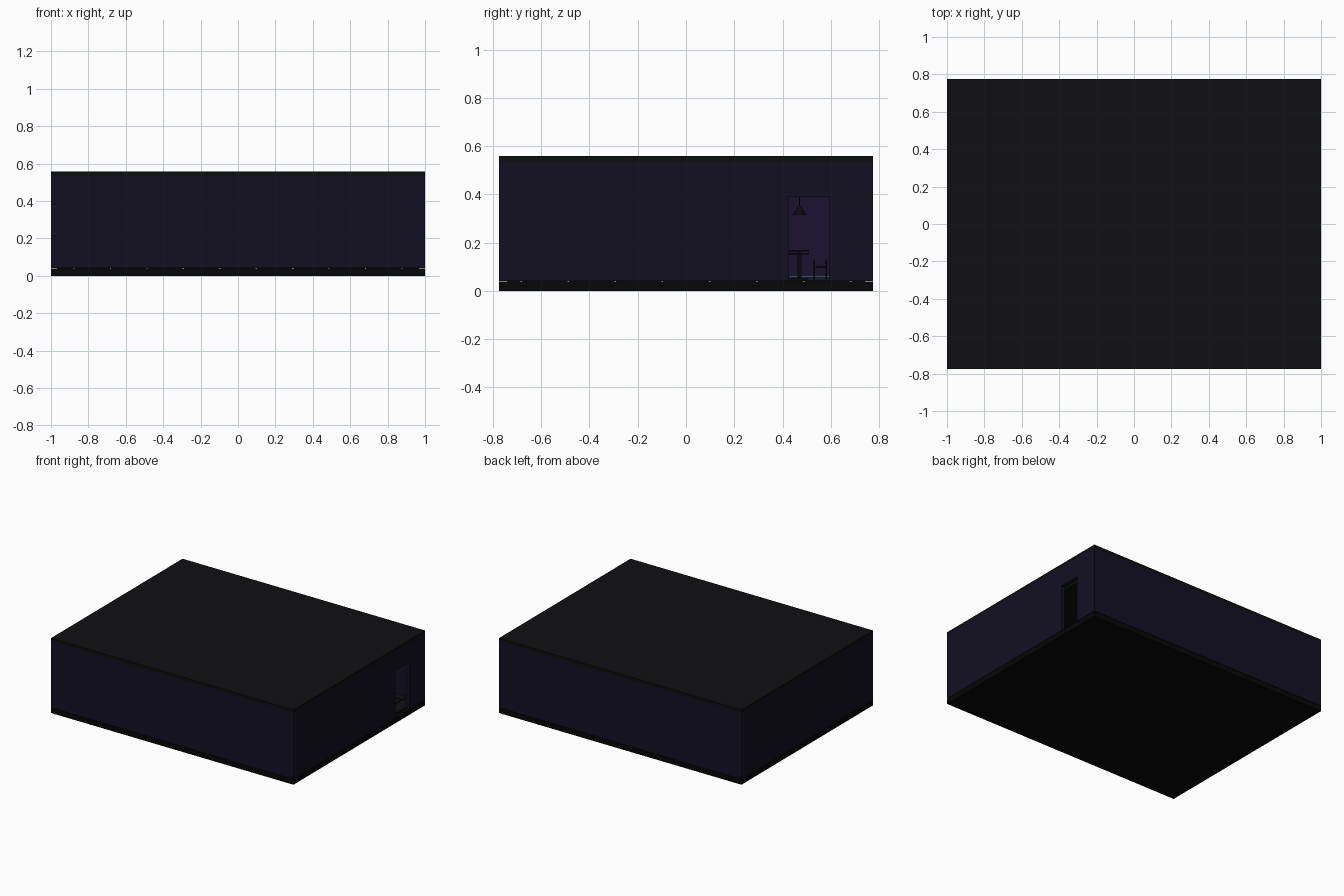
import bpy, bmesh, math
from mathutils import Matrix, Vector

if "Cube" in bpy.data.objects:
    bpy.data.objects.remove(bpy.data.objects["Cube"])


def mat(name, r, g, b):
    m = bpy.data.materials.new(name)
    m.diffuse_color = (r, g, b, 1)
    m.use_nodes = True
    m.node_tree.nodes["Principled BSDF"].inputs["Base Color"].default_value = m.diffuse_color
    return m


WALL = mat("wall_paint", .006, .005, .016)
ROOF = mat("roof_paint", .005, .0045, .0055)
BASE = mat("base_dark", .002, .002, .002)
TRIM = mat("ceiling_edge", .003, .005, .004)
TILE = mat("floor_tile", .006, .004, .006)
BLACK = mat("black_metal", .003, .003, .004)
PURPLE = mat("purple_panel", .012, .006, .03)
GREEN = mat("green_glow", .02, .12, .06)


def finish(bm, name, material):
    bmesh.ops.recalc_face_normals(bm, faces=bm.faces)
    me = bpy.data.meshes.new(name)
    bm.to_mesh(me)
    bm.free()
    ob = bpy.data.objects.new(name, me)
    bpy.context.collection.objects.link(ob)
    me.materials.append(material)
    return ob


def add_box(bm, x0, x1, y0, y1, z0, z1):
    m = Matrix.Translation(((x0 + x1) / 2, (y0 + y1) / 2, (z0 + z1) / 2))
    bmesh.ops.create_cube(bm, size=1, matrix=m @ Matrix.Diagonal((x1 - x0, y1 - y0, z1 - z0, 1)))


def boxes(name, material, *dims):
    bm = bmesh.new()
    for d in dims:
        add_box(bm, *d)
    return finish(bm, name, material)


def cone(name, material, x, y, z0, z1, r0, r1, n=12):
    bm = bmesh.new()
    bmesh.ops.create_cone(bm, cap_ends=True, segments=n, radius1=r0, radius2=r1, depth=z1 - z0,
                          matrix=Matrix.Translation((x, y, (z0 + z1) / 2)))
    return finish(bm, name, material)


X, Y, T = 1.0, .775, .03          # half sizes and wall thickness
FLOOR, WB, CEIL, TOP = .038, .041, .536, .558
D0, D1, DH = .427, .594, .388     # doorway

# Slabs
boxes("floor_slab", BASE, (-X, X, -Y, Y, 0, FLOOR))
boxes("ceiling_edge", TRIM, (-X, X, -Y, Y, CEIL, TOP - .003))
boxes("roof", ROOF, (-X, X, -Y, Y, TOP - .003, TOP))

# Plain walls
boxes("front_wall", WALL, (-X, X, -Y, -Y + T, WB, CEIL))
boxes("back_wall", WALL, (-X, X, Y - T, Y, WB, CEIL))
boxes("left_wall", WALL, (-X, -X + T, -Y + T, Y - T, WB, CEIL))

# Right wall: notched outline extruded through its thickness
yi = Y - T
outline = [(-yi, WB), (D0, WB), (D0, DH), (D1, DH), (D1, WB), (yi, WB), (yi, CEIL), (-yi, CEIL)]
bm = bmesh.new()
face = bm.faces.new([bm.verts.new((X - T, y, z)) for y, z in outline])
ext = bmesh.ops.extrude_face_region(bm, geom=[face])
bmesh.ops.translate(bm, vec=Vector((T, 0, 0)),
                    verts=[v for v in ext["geom"] if isinstance(v, bmesh.types.BMVert)])
finish(bm, "right_wall", WALL)

# Floor tiles with thin seams
S, G = .195, .003
edges_x = [-.97] + [-.8775 + S * i for i in range(10)] + [.97]
edges_y = [-.745] + [-.6825 + S * i for i in range(8)] + [.745]
boxes("floor_tiles", TILE, *[(a + G, b - G, c + G, d - G, FLOOR, .045)
                             for a, b in zip(edges_x, edges_x[1:])
                             for c, d in zip(edges_y, edges_y[1:])])

# Far wall panel and glowing strips
boxes("far_wall_panel", PURPLE, (-.97, -.96, -.74, .74, .045, .53))
boxes("low_light_strip", GREEN, (-.96, -.955, -.74, .74, .057, .062))
boxes("door_head_strip", GREEN, (.945, .955, D0 - .02, D1 + .02, .392, .397))

# Tables with pendant lamps along the back of the room
for i, x in enumerate((-.6, -.15, .3, .7)):
    y = .47
    boxes(f"table_{i}", BLACK, (x - .07, x + .07, y - .06, y + .04, .15, .156),
          (x - .07, x + .07, y - .06, y + .04, .164, .17),
          (x - .008, x + .008, y - .008, y + .008, .045, .165),
          (x - .05, x + .05, y - .05, y + .035, .045, .052))
    cone(f"lamp_shade_{i}", BLACK, x, y, .315, .352, .028, .006)
    cone(f"lamp_cord_{i}", BLACK, x, y, .352, CEIL, .0015, .0015, 6)
    # Stool: four legs and a seat
    boxes(f"stool_{i}", BLACK, (x - .03, x + .03, .528, .585, .095, .103),
          *[(x + sx * .025 - .003, x + sx * .025 + .003, ly - .003, ly + .003, .045, .13)
            for sx in (-1, 1) for ly in (.532, .582)])

# Counter along the front of the room
boxes("counter", BLACK, (-.7, .5, -.55, -.45, .045, .17), (-.72, .52, -.57, -.43, .17, .185))
